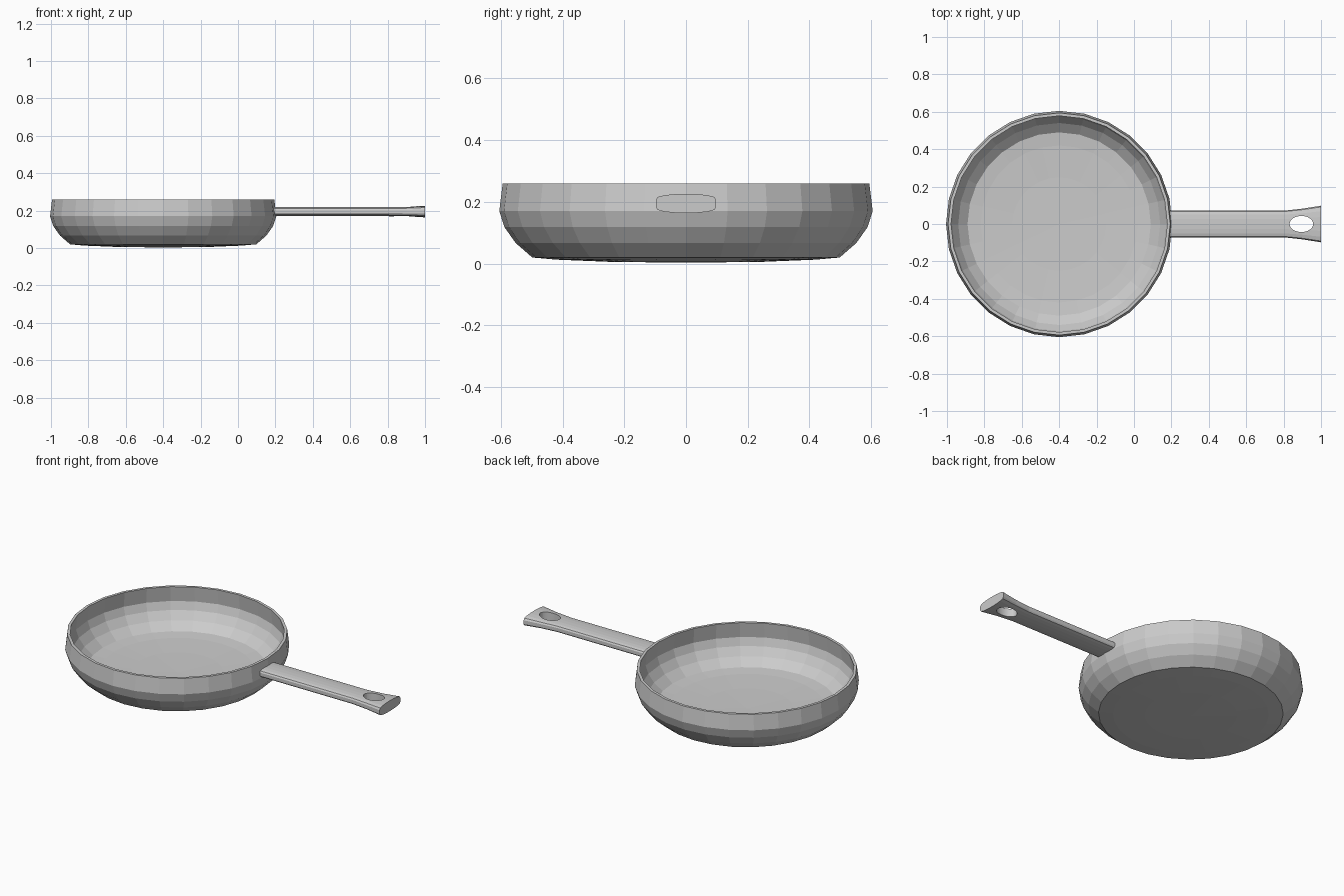
import bpy, bmesh, math

if "Cube" in bpy.data.objects:
    bpy.data.objects.remove(bpy.data.objects["Cube"])

SEGMENTS = 28
PAN_X = -0.4
HANDLE_Z = 0.195


def make_object(name, bm):
    bmesh.ops.recalc_face_normals(bm, faces=bm.faces[:])
    mesh = bpy.data.meshes.new(name)
    bm.to_mesh(mesh)
    bm.free()
    obj = bpy.data.objects.new(name, mesh)
    bpy.context.collection.objects.link(obj)
    return obj


def bridge(bm, a, b):
    n = len(a)
    for i in range(n):
        j = (i + 1) % n
        bm.faces.new((a[i], a[j], b[j], b[i]))


def lathe(name, profile, x):
    """Revolve an (r, z) profile; its first and last points lie on the axis."""
    bm = bmesh.new()
    rings = []
    for r, z in profile[1:-1]:
        rings.append([bm.verts.new((x + r * math.cos(2 * math.pi * i / SEGMENTS),
                                    r * math.sin(2 * math.pi * i / SEGMENTS), z))
                      for i in range(SEGMENTS)])
    for a, b in zip(rings, rings[1:]):
        bridge(bm, a, b)
    for ring, (_, z) in ((rings[0], profile[0]), (rings[-1], profile[-1])):
        tip = bm.verts.new((x, 0, z))
        for i in range(SEGMENTS):
            bm.faces.new((ring[i], ring[(i + 1) % SEGMENTS], tip))
    return make_object(name, bm)


# Pan body: slightly domed base, bulging wall, thin rim and inner surface
lathe("pan_body", [
    (0, 0.003), (0.25, 0.006), (0.42, 0.013), (0.498, 0.02),
    (0.552, 0.067), (0.588, 0.118), (0.605, 0.17), (0.594, 0.26),
    (0.578, 0.26), (0.589, 0.17), (0.573, 0.124), (0.54, 0.078),
    (0.49, 0.036), (0.42, 0.029), (0.25, 0.022), (0, 0.019)], PAN_X)

# Handle: flattened rounded section lofted along x, flaring at the end
quarter = [(1.0, 0.35), (0.93, 0.68), (0.7, 0.87), (0.38, 0.97)]
half = quarter + [(0, 1)] + [(-y, z) for y, z in reversed(quarter)]
section = half + [(-y, -z) for y, z in half]
stations = [(0.19, 0.071, 0.025), (0.8, 0.071, 0.025),
            (0.9, 0.082, 0.026), (1.0, 0.098, 0.031)]
bm = bmesh.new()
rings = [[bm.verts.new((x, y * w, HANDLE_Z + z * h)) for y, z in section]
         for x, w, h in stations]
for a, b in zip(rings, rings[1:]):
    bridge(bm, a, b)
bm.faces.new(rings[0])
bm.faces.new(rings[-1])
handle = make_object("handle", bm)

# Oval hanging hole
bpy.ops.mesh.primitive_cylinder_add(vertices=32, radius=1, depth=0.3,
                                    location=(0.895, 0, HANDLE_Z))
cutter = bpy.context.object
cutter.name = "hole_cutter"
cutter.scale = (0.063, 0.043, 1)
cutter.hide_render = True
cutter.display_type = 'WIRE'
cut = handle.modifiers.new("hanging_hole", 'BOOLEAN')
cut.object = cutter
cut.operation = 'DIFFERENCE'
cut.solver = 'EXACT'
